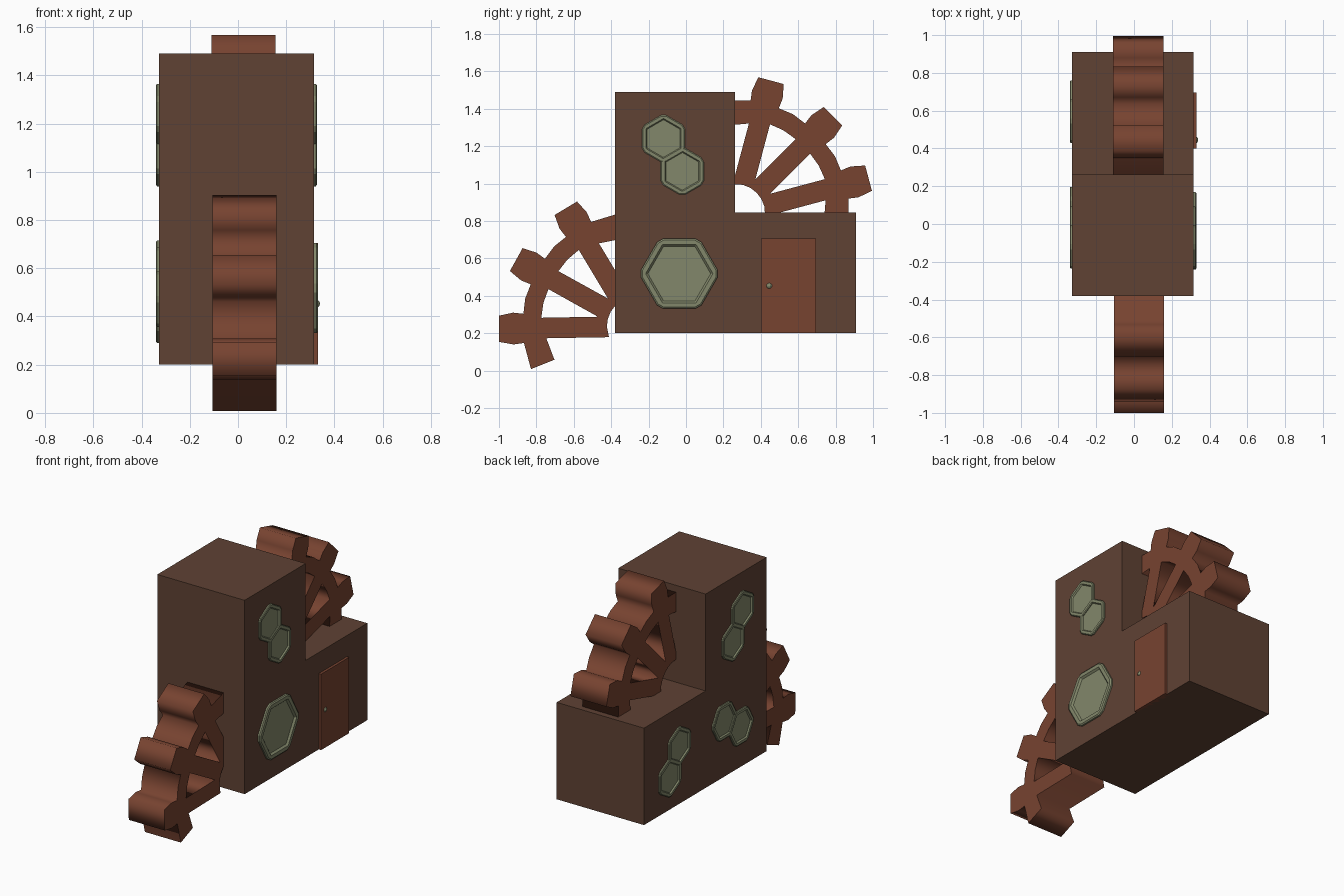
import bpy, bmesh
from math import radians, sin, cos, pi
from mathutils import Matrix, Vector

if "Cube" in bpy.data.objects:
    bpy.data.objects.remove(bpy.data.objects["Cube"])


def material(name, rgb):
    m = bpy.data.materials.new(name)
    m.diffuse_color = (*rgb, 1)
    m.use_nodes = True
    m.node_tree.nodes["Principled BSDF"].inputs["Base Color"].default_value = m.diffuse_color
    return m


BROWN = material("dark_wood", (0.115, 0.054, 0.034))
RUST = material("rust_wood", (0.185, 0.056, 0.030))
SAGE = material("sage_green", (0.225, 0.245, 0.145))


def add_bmesh(name, bm, mat):
    bmesh.ops.recalc_face_normals(bm, faces=bm.faces)
    me = bpy.data.meshes.new(name)
    bm.to_mesh(me)
    bm.free()
    me.materials.append(mat)
    ob = bpy.data.objects.new(name, me)
    bpy.context.collection.objects.link(ob)
    return ob


def side_prism(name, profile, x0, x1, mat):
    """Extrude a (y, z) profile along x."""
    bm = bmesh.new()
    face = bm.faces.new([bm.verts.new((x0, y, z)) for y, z in profile])
    ext = bmesh.ops.extrude_face_region(bm, geom=[face])["geom"]
    bmesh.ops.translate(bm, vec=(x1 - x0, 0, 0),
                        verts=[v for v in ext if isinstance(v, bmesh.types.BMVert)])
    return add_bmesh(name, bm, mat)


def hex_ring(radius, rot, chamfer):
    """Hexagon with clipped corners."""
    c = [Vector((cos(rot + i * pi / 3), sin(rot + i * pi / 3))) * radius for i in range(6)]
    pts = []
    for i in range(6):
        pts += [c[i].lerp(c[i - 1], chamfer), c[i].lerp(c[(i + 1) % 6], chamfer)]
    return pts


def hex_window(name, wall_x, y, z, rot, rings):
    """Raised frame around a recessed pane; rings are (radius, height, chamfer)."""
    out = 1 if wall_x > 0 else -1
    bm = bmesh.new()
    loops = [[bm.verts.new((wall_x + out * h, y + p.x, z + p.y))
              for p in hex_ring(r, rot, ch)] for r, h, ch in rings]
    for a, b in zip(loops, loops[1:]):
        for i in range(12):
            j = (i + 1) % 12
            bm.faces.new((a[i], a[j], b[j], b[i]))
    bm.faces.new(loops[0])
    bm.faces.new(loops[-1])
    return add_bmesh(name, bm, SAGE)


def polar(r, deg, off=0.0):
    """Point at radius r along a direction, shifted sideways by off."""
    a = radians(deg)
    return (r * cos(a) - off * sin(a), r * sin(a) + off * cos(a))


def gear_sector(name, y, z, angle, x0, x1):
    """Three-toothed gear sector drawn flat as a filled curve, then extruded."""
    half, outer, end_in, inner, hub, w = 51, 0.61, 0.475, 0.51, 0.16, 0.055
    outline = [polar(end_in, -half), polar(outer, -half)]
    for t in (-30, 0, 30):
        outline += [polar(r, t, -o) for r, o in ((0.605, 0.078), (0.66, 0.085), (0.737, 0.07))]
        outline += [polar(r, t, o) for r, o in ((0.737, 0.07), (0.66, 0.085), (0.605, 0.078))]
        outline.append(polar(outer + 0.005, t + 15) if t < 30 else polar(outer, half))
    outline += [polar(end_in, half), polar(0.485, 30, w), polar(hub - 0.01, 30, w)]
    outline += [polar(hub, a) for a in (30, 15, 0, -15, -30)]
    outline += [polar(hub - 0.01, -30, -w), polar(0.485, -30, -w)]
    holes = [[polar(0.214, t + 15), polar(inner, t, w), polar(inner + 0.005, t + 15),
              polar(inner, t + 30, -w)] for t in (-30, 0)]
    cu = bpy.data.curves.new(name, "CURVE")
    cu.dimensions, cu.fill_mode, cu.extrude = "2D", "BOTH", (x1 - x0) / 2
    for loop in [outline] + holes:
        sp = cu.splines.new("POLY")
        sp.points.add(len(loop) - 1)
        sp.use_cyclic_u = True
        for p, (u, v) in zip(sp.points, loop):
            p.co = (u, v, 0, 1)
    cu.materials.append(RUST)
    ob = bpy.data.objects.new(name, cu)
    bpy.context.collection.objects.link(ob)
    # curve plane becomes the y-z plane
    axes = Matrix(((0, 0, 1, 0), (1, 0, 0, 0), (0, 1, 0, 0), (0, 0, 0, 1)))
    ob.matrix_world = (Matrix.Translation(((x0 + x1) / 2, y, z)) @ axes
                       @ Matrix.Rotation(radians(angle), 4, "Z"))
    bpy.ops.object.select_all(action="DESELECT")
    ob.select_set(True)
    bpy.context.view_layer.objects.active = ob
    bpy.ops.object.convert(target="MESH")


# Stepped body: tower at the front, low block at the back
LEFT, RIGHT = -0.328, 0.315
side_prism("body", [(-0.38, 0.2), (0.91, 0.2), (0.91, 0.845), (0.262, 0.845),
                    (0.262, 1.49), (-0.38, 1.49)], LEFT, RIGHT, BROWN)

# Gear sectors
gear_sector("front_gear", -0.263, 0.236, 151, -0.105, 0.16)
gear_sector("back_gear", 0.264, 0.838, 45, -0.11, 0.155)

# Door and knob
side_prism("door", [(0.40, 0.2), (0.695, 0.2), (0.695, 0.705), (0.40, 0.705)],
           RIGHT - 0.02, 0.332, RUST)
bm = bmesh.new()
bmesh.ops.create_uvsphere(bm, u_segments=10, v_segments=6, radius=0.018,
                          matrix=Matrix.Translation((0.323, 0.445, 0.453)))
add_bmesh("door_knob", bm, SAGE)

# Large window
BIG = [(0.216, -0.01, 0.1), (0.216, 0.011, 0.1), (0.207, 0.017, 0.1),
       (0.18, 0.017, 0.01), (0.168, 0.005, 0.01)]
hex_window("large_window", RIGHT, -0.036, 0.518, 0, BIG)

# Paired small windows
SMALL = [(0.133, -0.01, 0.12), (0.133, 0.008, 0.12), (0.127, 0.012, 0.12),
         (0.108, 0.012, 0.03), (0.101, 0.003, 0.03)]
PAIRS = [("right_tower_window", RIGHT, pi / 6, (-0.12, 1.24), (-0.02, 1.065)),
         ("left_tower_window", LEFT, pi / 6, (-0.12, 1.24), (-0.02, 1.065)),
         ("left_back_window", LEFT, pi / 6, (0.545, 0.59), (0.645, 0.415)),
         ("left_front_window", LEFT, 0, (0.072, 0.572), (-0.103, 0.472))]
for name, wall, rot, *centres in PAIRS:
    for i, (y, z) in enumerate(centres, 1):
        hex_window(f"{name}_{i}", wall, y, z, rot, SMALL)
